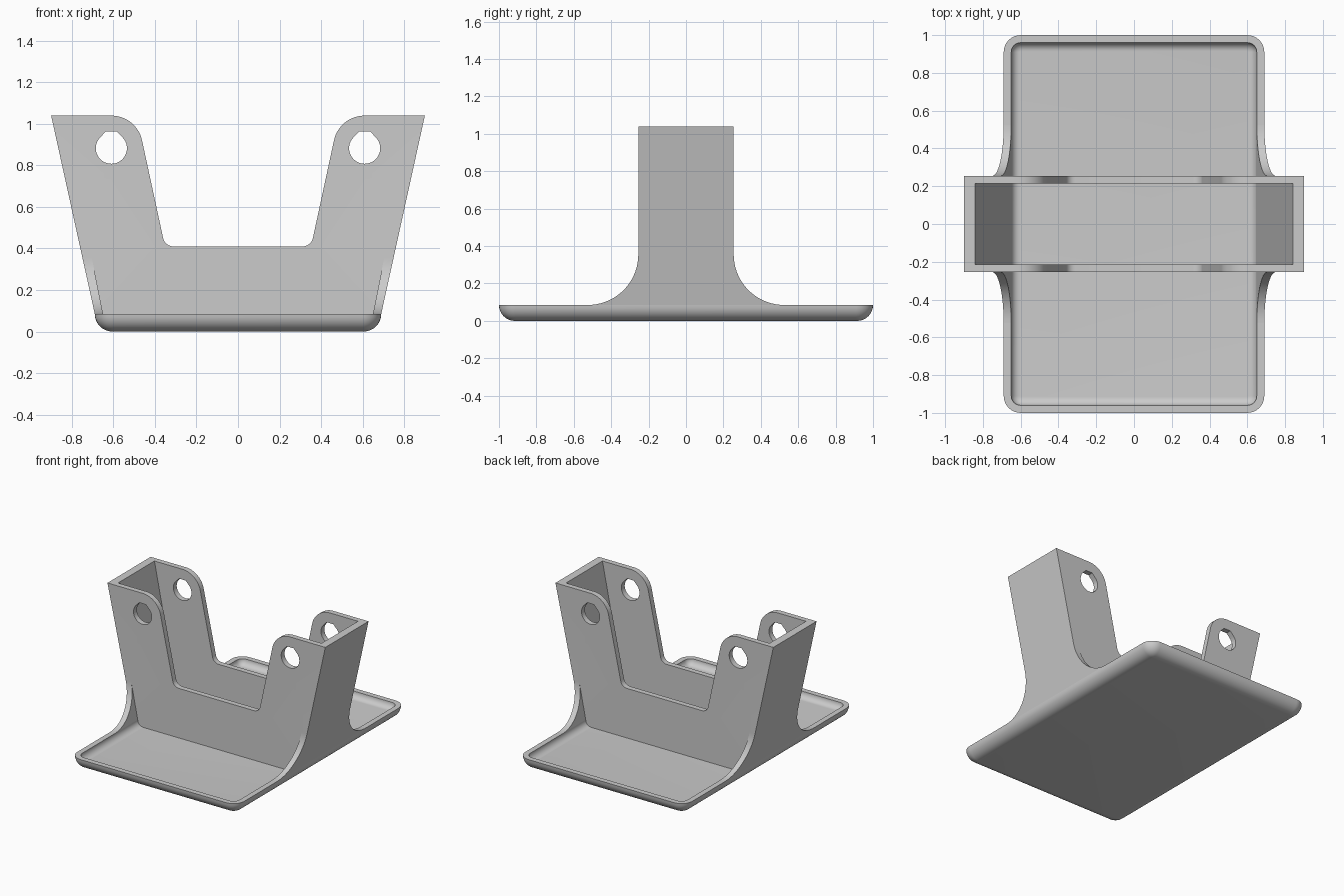
import bpy, bmesh, math
from mathutils import Vector

old = bpy.data.objects.get("Cube")
if old:
    bpy.data.objects.remove(old, do_unlink=True)

grey = bpy.data.materials.new("matte grey")
grey.use_nodes = True
COLOUR = (0.6, 0.6, 0.6, 1)
grey.diffuse_color = COLOUR
grey.node_tree.nodes["Principled BSDF"].inputs["Base Color"].default_value = COLOUR

RIM, TOP, FOOT = 0.085, 1.04, 0.03      # tray rim, bracket top, bracket foot heights
HALF_X, WALL = 0.69, 0.04               # tray half width and wall thickness
FRONT, BACK = 0.255, 0.215              # outer and inner faces of the plates
FLARE = 0.27                            # radius of the side flare


def to_object(name, bm):
    bmesh.ops.recalc_face_normals(bm, faces=bm.faces)
    mesh = bpy.data.meshes.new(name)
    bm.to_mesh(mesh)
    bm.free()
    mesh.materials.append(grey)
    obj = bpy.data.objects.new(name, mesh)
    bpy.context.collection.objects.link(obj)
    bpy.ops.object.select_all(action="DESELECT")
    obj.select_set(True)
    bpy.context.view_layer.objects.active = obj
    bpy.ops.object.shade_smooth_by_angle(angle=math.radians(30))


def arc(cx, cy, r, start, end, steps):
    angles = [math.radians(start + (end - start) * i / steps) for i in range(steps + 1)]
    return [(cx + r * math.cos(a), cy + r * math.sin(a)) for a in angles]


def fillet(before, corner, after, r, steps):
    """Points of a round of radius r replacing a profile corner."""
    c = Vector(corner)
    u, v = (Vector(before) - c).normalized(), (Vector(after) - c).normalized()
    half = math.acos(u.dot(v)) / 2
    centre = c + (u + v).normalized() * (r / math.sin(half))
    reach = r / math.tan(half)
    a, b = c + u * reach - centre, c + v * reach - centre
    return [tuple(centre + a.lerp(b, i / steps).normalized() * r) for i in range(steps + 1)]


# Tray: stacked rounded rectangles, up the outside and down the inside
def rounded_rect(inset, r, z):
    x, y = HALF_X - inset - r, 1 - inset - r
    corners = [(x, y, 0), (-x, y, 90), (-x, -y, 180), (x, -y, 270)]
    return [(px, py, z) for cx, cy, a in corners for px, py in arc(cx, cy, r, a, a + 90, 8)]


quarter = [math.radians(90 * i / 8) for i in range(9)]
inner_r = RIM - WALL
levels = [(RIM * (1 - math.sin(a)), RIM * (1 - math.cos(a))) for a in quarter]
levels += [(WALL + inner_r * (1 - math.sin(a)), WALL + inner_r * (1 - math.cos(a)))
           for a in reversed(quarter)]
bm = bmesh.new()
rings = [[bm.verts.new(p) for p in rounded_rect(inset, 0.09 - inset, z)] for inset, z in levels]
for lower, upper in zip(rings, rings[1:]):
    for i in range(len(lower)):
        j = (i + 1) % len(lower)
        bm.faces.new((lower[i], lower[j], upper[j], upper[i]))
bm.faces.new(rings[0])
bm.faces.new(rings[-1])
to_object("tray", bm)


# Bracket: one quarter is built, then mirrored across x and y
bm = bmesh.new()


def outer(y, z):
    """Point on the leaning outside face."""
    return (HALF_X + 0.22 * (z - RIM), y, z)


def inner(y, z):
    """Point on the leaning inside face."""
    return (HALF_X - WALL + 0.2 * (z - RIM), y, z)


def face(*points):
    bm.faces.new([bm.verts.new(p) for p in points])


def strip(first, second):
    for a, b, c, d in zip(first, first[1:], second[1:], second):
        face(a, b, c, d)


def plate_face(*loops):
    """Flat face in the xz plane; later loops are holes."""
    edges = []
    for loop in loops:
        verts = [bm.verts.new(p) for p in loop]
        edges += [bm.edges.new((v, verts[i - 1])) for i, v in enumerate(verts)]
    bmesh.ops.triangle_fill(bm, edges=edges, use_beauty=True, normal=(0, 1, 0))


def at_depth(profile, y):
    return [(x, y, z) for x, z in profile]


# Rounded ear, notch, and pin hole with a flattened peak
notch_low, notch_high = (0.352, 0.41), (0.488, TOP)
notch = fillet((0.9, TOP), notch_high, notch_low, 0.15, 12)
notch += fillet(notch_high, notch_low, (0, 0.41), 0.05, 6) + [(0, 0.41)]
hole = arc(0.61, 0.883, 0.075, 135, 405, 28) + [(0.637, 0.963), (0.583, 0.963)]

# Plates, front and back faces with the edges between them
bend = RIM + FLARE
plate_face([(0, FRONT, FOOT), inner(FRONT, FOOT), inner(FRONT, RIM), inner(FRONT, bend),
            outer(FRONT, bend), outer(FRONT, TOP)] + at_depth(notch, FRONT),
           at_depth(hole, FRONT))
plate_face([(0, BACK, FOOT), inner(BACK, FOOT), inner(BACK, TOP)] + at_depth(notch, BACK),
           at_depth(hole, BACK))
strip(at_depth(notch, FRONT), at_depth(notch, BACK))
ring = hole + hole[:1]
strip(at_depth(ring, FRONT), at_depth(ring, BACK))

# Top edge
ear = notch[0][0]
face((ear, FRONT, TOP), outer(FRONT, TOP), outer(0, TOP), inner(0, TOP), inner(BACK, TOP), (ear, BACK, TOP))

# Side wall with its flare down to the tray
curve = arc(FRONT + FLARE, bend, FLARE, 270, 180, 18)
face(outer(0, RIM), *[outer(*p) for p in curve], outer(FRONT, TOP), outer(0, TOP))
face(inner(0, FOOT), inner(BACK, FOOT), inner(BACK, TOP), inner(0, TOP))
face(inner(FRONT, RIM), *[inner(*p) for p in curve])
strip([outer(*p) for p in curve], [inner(*p) for p in curve])

for flip in ((-1, 1, 1), (1, -1, 1)):
    copy = bmesh.ops.duplicate(bm, geom=bm.verts[:] + bm.edges[:] + bm.faces[:])
    bmesh.ops.scale(bm, vec=flip, verts=[g for g in copy["geom"] if isinstance(g, bmesh.types.BMVert)])
bmesh.ops.remove_doubles(bm, verts=bm.verts, dist=0.0002)
to_object("bracket", bm)
